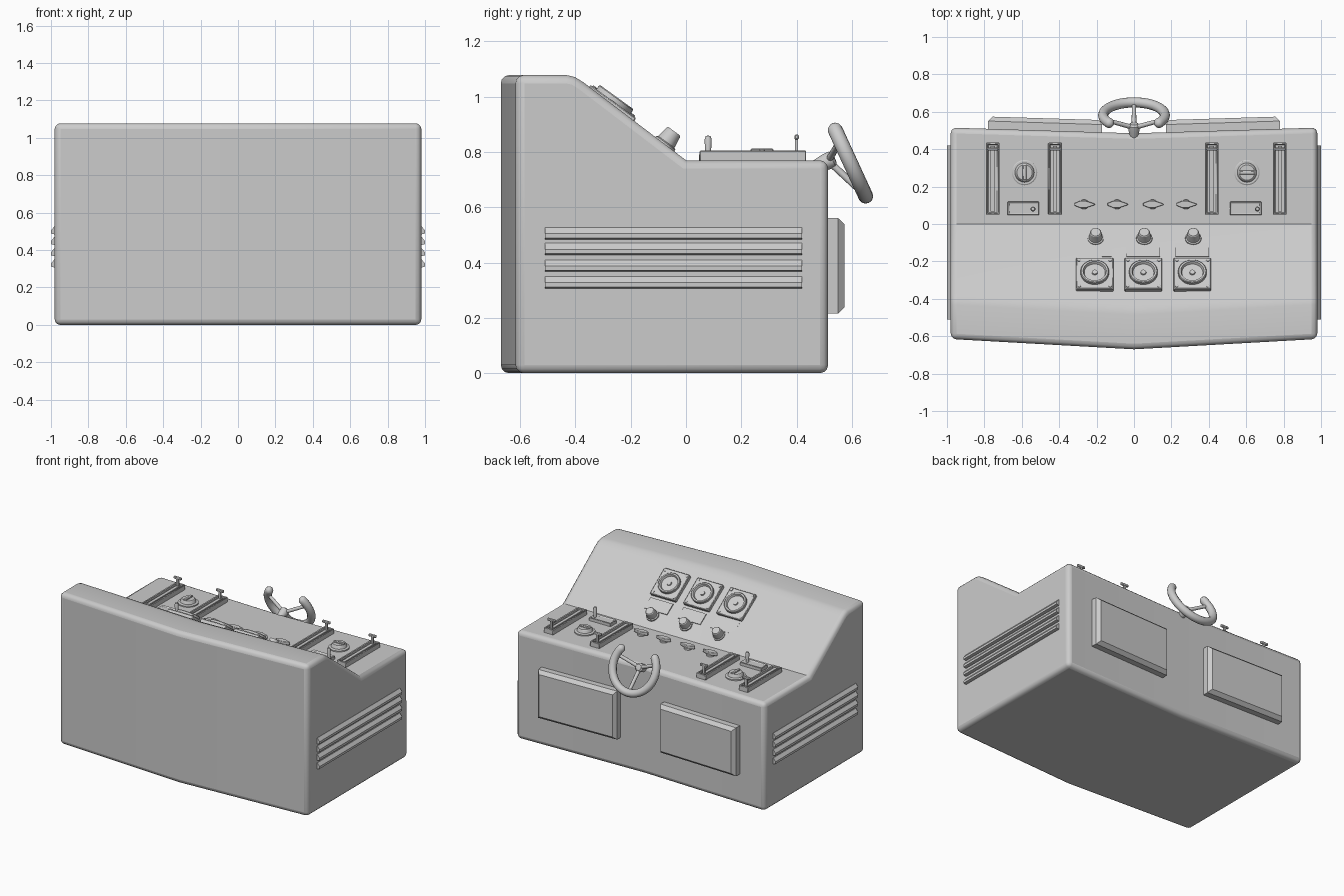
import bpy, bmesh
from math import sin, cos, pi, radians, atan
from mathutils import Matrix, Vector

if "Cube" in bpy.data.objects:
    bpy.data.objects.remove(bpy.data.objects["Cube"])

DECK = 0.77
K = 0.725                       # slope of the instrument face
T = Matrix.Translation


def finish(name, bm, M=Matrix(), bevel=0, segs=2, limit=40):
    bmesh.ops.recalc_face_normals(bm, faces=bm.faces[:])
    me = bpy.data.meshes.new(name)
    bm.to_mesh(me)
    bm.free()
    ob = bpy.data.objects.new(name, me)
    bpy.context.collection.objects.link(ob)
    ob.matrix_world = M
    bpy.ops.object.select_all(action='DESELECT')
    bpy.context.view_layer.objects.active = ob
    ob.select_set(True)
    if bevel:
        m = ob.modifiers.new("bevel", 'BEVEL')
        m.width, m.segments = bevel, segs
        m.limit_method, m.angle_limit = 'ANGLE', radians(limit)
    bpy.ops.object.shade_smooth_by_angle(angle=radians(30))
    return ob


def box(name, size, M, bevel=0.0, recess=None):
    """Box standing on its local z = 0; recess = (rim, depth) sinks the top."""
    bm = bmesh.new()
    bmesh.ops.create_cube(bm, size=1)
    for v in bm.verts:
        v.co = Vector((v.co.x * size[0], v.co.y * size[1], (v.co.z + .5) * size[2]))
    if recess:
        top = max(bm.faces, key=lambda f: f.calc_center_median().z)
        bmesh.ops.inset_region(bm, faces=[top], thickness=recess[0])
        ex = bmesh.ops.extrude_face_region(bm, geom=[top])
        bmesh.ops.translate(bm, vec=(0, 0, -recess[1]),
                            verts=[g for g in ex['geom'] if isinstance(g, bmesh.types.BMVert)])
        bmesh.ops.delete(bm, geom=[top], context='FACES_ONLY') if top.is_valid else None
    return finish(name, bm, M, bevel, 1)


def lathe(name, profile, M, n=32):
    bm = bmesh.new()
    vs = [bm.verts.new((r, 0, z)) for r, z in profile]
    es = [bm.edges.new(p) for p in zip(vs, vs[1:])]
    bmesh.ops.spin(bm, geom=vs + es, cent=(0, 0, 0), axis=(0, 0, 1), angle=2 * pi, steps=n)
    bmesh.ops.remove_doubles(bm, verts=bm.verts[:], dist=1e-5)
    return finish(name, bm, M)


def prism(name, sections):
    """Skin matching closed sections and cap both ends."""
    bm = bmesh.new()
    rows = [[bm.verts.new(p) for p in s] for s in sections]
    for a, b in zip(rows, rows[1:]):
        for i in range(len(a)):
            j = (i + 1) % len(a)
            bm.faces.new((a[i], a[j], b[j], b[i]))
    bm.faces.new(rows[0])
    bm.faces.new(rows[-1])
    return bm


def tube(name, pts, r):
    """pts: (position, relative radius)"""
    cu = bpy.data.curves.new(name, 'CURVE')
    cu.dimensions, cu.bevel_depth, cu.bevel_resolution, cu.use_fill_caps = '3D', r, 4, True
    sp = cu.splines.new('POLY')
    sp.points.add(len(pts) - 1)
    for p, (co, rad) in zip(sp.points, pts):
        p.co, p.radius = (*co, 1), rad
    ob = bpy.data.objects.new(name, cu)
    bpy.context.collection.objects.link(ob)
    bpy.ops.object.select_all(action='DESELECT')
    bpy.context.view_layer.objects.active = ob
    ob.select_set(True)
    bpy.ops.object.convert(target='MESH')
    bpy.ops.object.shade_smooth_by_angle(angle=radians(40))


# Cabinet: profile swept across three stations, bent slightly at the middle
def section(x, front, back):
    return [(x, -.615 + front, 0), (x, -.615 + front, 1.078), (x, -.43 + front, 1.078),
            (x, -.40 + front * .9, 1.071), (x, -.37 + front * .7, 1.052), (x, 0, DECK),
            (x, .515 + back, DECK), (x, .515 + back, 0)]


finish("cabinet", prism("cabinet", [section(-.98, 0, 0), section(0, -.055, -.03),
                                    section(.98, 0, 0)]), bevel=.03, segs=3)

# Side louvers and rear access panels
for s in (-1, 1):
    for z in (.505, .448, .388, .328):
        prof = [(.97, z + .022), (.982, z + .022), (1.0, z), (1.0, z - .016), (.982, z - .021), (.97, z - .021)]
        finish("side_louver", prism("l", [[(s * x, y, h) for x, h in prof] for y in (-.51, .42)]))
    bm = bmesh.new()
    bmesh.ops.create_cube(bm, size=1)
    bmesh.ops.scale(bm, vec=(.61, .08, .345), verts=bm.verts[:])
    for v in bm.verts:
        if v.co.y > 0:
            v.co = Vector((v.co.x * .93, v.co.y, v.co.z * .87))
    mid = [e for e in bm.edges if abs(e.verts[0].co.y - e.verts[1].co.y) > .05]
    cut = bmesh.ops.subdivide_edges(bm, edges=mid, cuts=1)
    for v in cut['geom_inner']:
        if isinstance(v, bmesh.types.BMVert):
            v.co = Vector((.305 if v.co.x > 0 else -.305, .016, .1725 if v.co.z > 0 else -.1725))
    finish("rear_panel", bm, T((s * .475, .525, .388)) @ Matrix.Rotation(s * .031, 4, 'Z'))

# Deck sliders with T handles
for x in (-.755, -.422, .416, .78):
    box("slider_track", (.073, .385, .04), T((x, .242, DECK - .005)), .003, (.014, .02))
    box("slider_rail", (.022, .35, .02), T((x, .242, DECK + .008)))
    box("slider_stem", (.016, .012, .065), T((x, .40, DECK + .015)))
    box("slider_handle", (.06, .016, .018), T((x, .40, DECK + .075)), .004)

# Toggle plates and rotary selectors
for x, tx, turn in ((-.592, -.54, 0), (.597, .66, pi / 2)):
    box("toggle_plate", (.17, .072, .028), T((x, .083, DECK - .005)), .004, (.01, .006))
    lathe("toggle_lever", [(0, 0), (.009, 0), (.013, .075), (.009, .087), (0, .09)],
          T((tx, .08, DECK)), 16)
    kx = -.585 if x < 0 else .604
    lathe("selector_base", [(0, -.005), (.068, -.005), (.068, .008), (.062, .012), (.052, .012),
                            (.045, .03), (.041, .033), (0, .033)], T((kx, .275, DECK)))
    box("selector_grip", (.02, .082, .014), T((kx, .275, DECK + .028)) @ Matrix.Rotation(turn, 4, 'Z'), .003)

# Pointer switches
for x in (-.267, -.09, .10, .278):
    lathe("pointer_base", [(0, -.005), (.026, -.005), (.026, .012), (.022, .016), (0, .016)],
          T((x, .105, DECK)), 24)
    shape = [(-.052, .006), (-.02, .019), (.01, .019), (.058, .003),
             (.058, -.003), (.01, -.019), (-.02, -.019), (-.052, -.006)]
    finish("pointer_knob", prism("p", [[(x + a, .105 + b, DECK + z) for a, b in shape]
                                       for z in (.01, .032)]), bevel=.003)


# Instruments on the sloping face
def on_slope(x, y, h=0):
    return T((x, y, DECK - y * K)) @ Matrix.Rotation(-atan(K), 4, 'X') @ T((0, 0, h))


for x in (-.21, .05, .312):
    G = on_slope(x, -.273)
    box("gauge_plate", (.2, .205, .033), G @ T((0, 0, -.015)), .004)
    lathe("gauge_bezel", [(.076, 0), (.076, .034), (.072, .038), (.062, .038), (.056, .023),
                          (.016, .023), (.014, .03), (0, .03)], G, 40)
    for sx in (-1, 1):
        for sy in (-1, 1):
            lathe("gauge_screw", [(.009, .01), (.009, .021), (.006, .023), (0, .023)],
                  G @ T((sx * .083, sy * .085, 0)), 12)
    box("label_plate", (.178, .085, .012), on_slope(x, -.14, -.009))
    lathe("push_knob", [(.043, -.01), (.043, .008), (.036, .012), (.03, .055), (.026, .06), (0, .06)],
          on_slope(x + .005, -.078), 24)

# Open steering wheel on a short column
C, R = Vector((0, .581, .79)), .165
DOWN, OUT = Vector((0, .418, -.908)), Vector((0, .908, .418))


def rim(a):
    return C + R * (Vector((cos(a), 0, 0)) + DOWN * sin(a))


a0, a1 = radians(-38), radians(218)
pts = []
for i in range(41):
    pts.append((rim(a0 + (a1 - a0) * i / 40), 1))
for d, r in ((.045, .9), (.085, .7), (.115, .45), (.13, .1)):
    pts.insert(0, (rim(a0 - d), r))
    pts.append((rim(a1 + d), r))
tube("wheel_rim", pts, .027)
hub = Vector((0, .515, .768))
for a in (-20, 90, 200):
    tube("wheel_spoke", [(hub, 1), (rim(radians(a)), .85)], .013)
lathe("wheel_hub", [(0, -.06), (.022, -.06), (.03, -.01), (.03, .015), (.02, .024), (0, .026)],
      T(hub) @ OUT.to_track_quat('Z', 'Y').to_matrix().to_4x4(), 24)
